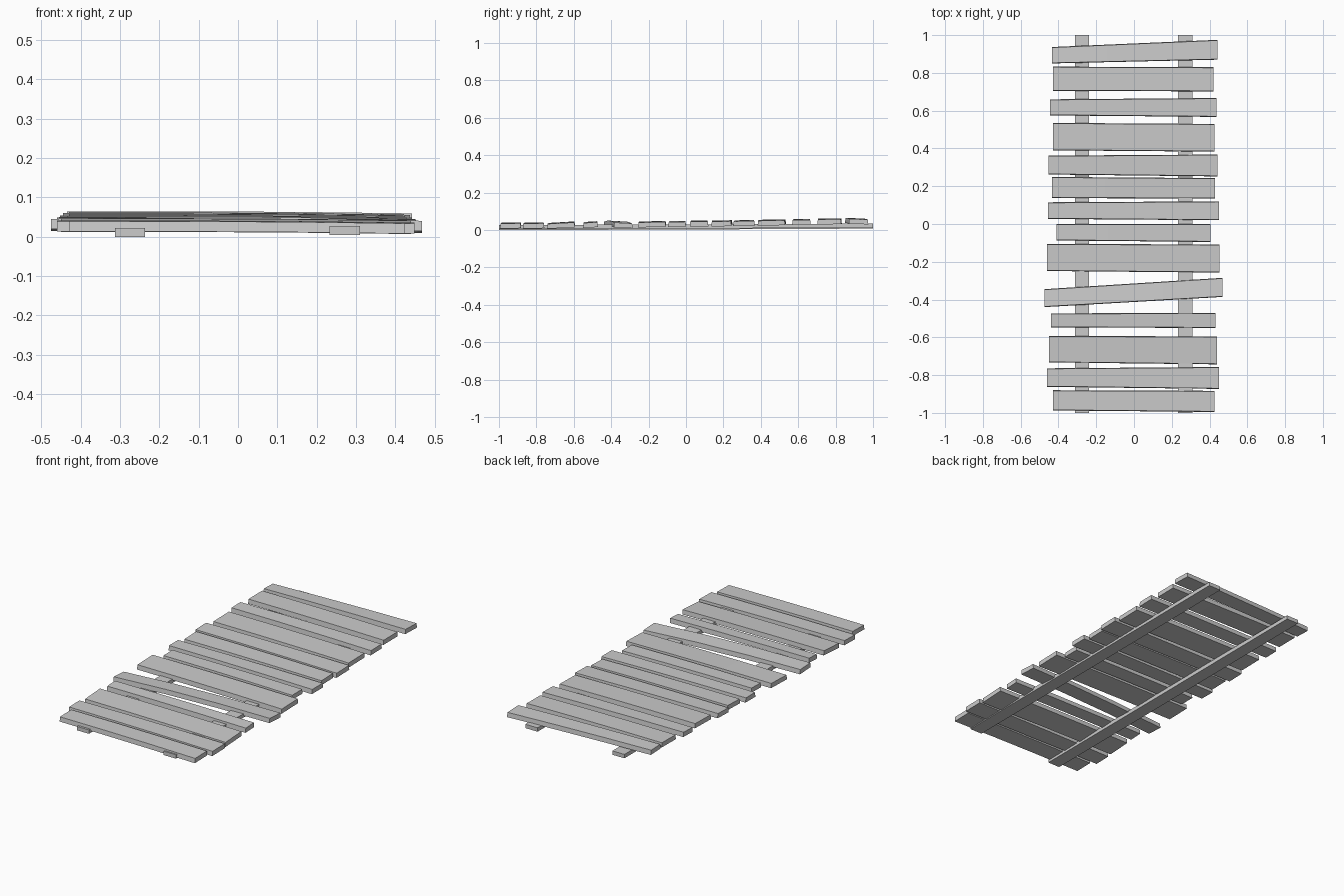
import bpy, bmesh

THICK = 0.026


def solid(name, sections):
    """Loft four-cornered cross-sections into one closed flat-faced board."""
    bm = bmesh.new()
    rings = [[bm.verts.new(p) for p in s] for s in sections]
    for a, b in zip(rings, rings[1:]):
        for i in range(4):
            j = (i + 1) % 4
            bm.faces.new((a[i], a[j], b[j], b[i]))
    bm.faces.new(rings[0][::-1])
    bm.faces.new(rings[-1])
    bmesh.ops.recalc_face_normals(bm, faces=bm.faces)
    me = bpy.data.meshes.new(name)
    bm.to_mesh(me)
    bm.free()
    ob = bpy.data.objects.new(name, me)
    bpy.context.collection.objects.link(ob)
    return ob


def plank(name, xl, xr, l0, l1, r0, r1, z, roll, crown=0.002):
    """Uneven plank: l0..l1 / r0..r1 are the y spans of the left and right ends."""
    sections = []
    for t in (0.0, 0.33, 0.67, 1.0):
        x = xl + (xr - xl) * t
        y0, y1 = l0 + (r0 - l0) * t, l1 + (r1 - l1) * t
        top = z - 0.005 * t + (crown if 0 < t < 1 else 0)
        front, back = top - roll / 2, top + roll / 2
        sections.append([(x, y0, front - THICK), (x, y1, back - THICK),
                         (x, y1 - 0.003, back), (x, y0 + 0.003, front)])
    return solid(name, sections)


# Cross planks, back to front: x ends, left y span, right y span, top height, roll
planks = [
    (-.435, .442, .850, .937, .870, .975, .063, -.003),
    (-.430, .422, .705, .833, .702, .830, .062, .001),
    (-.445, .437, .575, .660, .567, .667, .059, .002),
    (-.430, .425, .390, .535, .383, .530, .056, .003),
    (-.452, .442, .262, .362, .252, .368, .053, .003),
    (-.435, .428, .137, .249, .135, .243, .051, .003),
    (-.455, .450, .027, .115, .020, .120, .050, .000),
    (-.410, .405, -.087, .000, -.095, .000, .049, .001),
    (-.460, .453, -.249, -.106, -.257, -.108, .047, .004),
    (-.475, .468, -.440, -.345, -.386, -.285, .043, -.005),
    (-.440, .432, -.548, -.473, -.550, -.471, .045, .004),
    (-.450, .440, -.733, -.593, -.743, -.595, .042, .008),
    (-.460, .449, -.862, -.764, -.873, -.757, .040, .002),
    (-.430, .425, -.987, -.880, -.995, -.883, .040, .002),
]
for n, p in enumerate(planks, 1):
    crown = 0.007 if n == 10 else 0.002
    plank(f"plank_{n:02d}", *p, crown=crown)

# Two long rails underneath, rising a little to the back
for side, x0, x1, z0 in (("left", -.313, -.237, 0.0), ("right", .233, .310, .005)):
    sections = []
    for y, lift in ((-1, 0), (0, .003), (1, .008)):
        z = z0 + lift
        h = z + 0.022
        sections.append([(x0, y, z), (x1, y, z), (x1, y, h), (x0, y, h)])
    solid(f"rail_{side}", sections)
